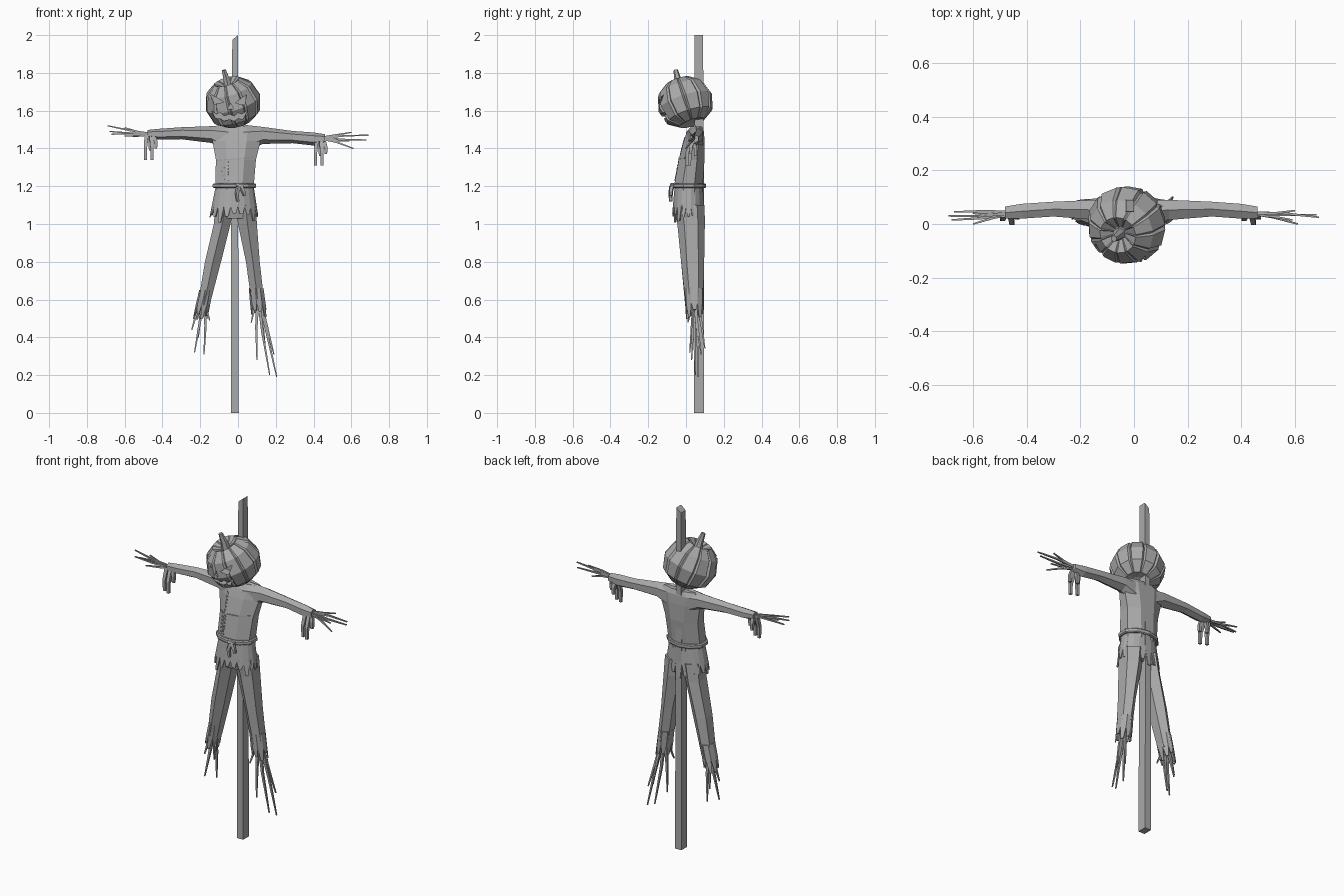
import bpy, bmesh, math, random
from mathutils import Vector

random.seed(4)
scene = bpy.context.scene
if "Cube" in scene.objects:
    bpy.data.objects.remove(scene.objects["Cube"])

GREY = (0.4, 0.4, 0.4, 1)
mat = bpy.data.materials.new("plain grey")
mat.use_nodes = True
mat.diffuse_color = GREY
mat.node_tree.nodes["Principled BSDF"].inputs["Base Color"].default_value = GREY


def finish(name, bm):
    """Turn a bmesh into a named grey object."""
    bmesh.ops.recalc_face_normals(bm, faces=bm.faces)
    mesh = bpy.data.meshes.new(name)
    bm.to_mesh(mesh)
    bm.free()
    mesh.materials.append(mat)
    obj = bpy.data.objects.new(name, mesh)
    scene.collection.objects.link(obj)
    return obj


def ring(extent, n, axis="z"):
    """Polygon filling the box (level, min1, max1, min2, max2)."""
    u, p0, p1, q0, q1 = extent
    k = 1 / math.cos(math.pi / n)
    pts = []
    for i in range(n):
        t = (i + 0.5) * math.tau / n
        p = (p0 + p1) / 2 + (p1 - p0) / 2 * k * math.cos(t)
        q = (q0 + q1) / 2 + (q1 - q0) / 2 * k * math.sin(t)
        pts.append(Vector((p, q, u) if axis == "z" else (u, p, q)))
    return pts


def skin(bm, rings, cap=True):
    """Bridge rings of points with quads."""
    rows = [[bm.verts.new(p) for p in r] for r in rings]
    n = len(rows[0])
    for a, b in zip(rows, rows[1:]):
        for i in range(n):
            j = (i + 1) % n
            bm.faces.new((a[i], a[j], b[j], b[i]))
    if cap:
        bm.faces.new(rows[0])
        bm.faces.new(rows[-1])


def loft(name, extents, n=8, axis="z"):
    bm = bmesh.new()
    skin(bm, [ring(e, n, axis) for e in extents])
    return finish(name, bm)


def tubes(name, paths, r0, r1, n=4):
    """Tapered sticks along point paths."""
    bm = bmesh.new()
    for path in paths:
        pts = [Vector(p) for p in path]
        last = len(pts) - 1
        rings = []
        for i, p in enumerate(pts):
            d = pts[min(i + 1, last)] - pts[max(i - 1, 0)]
            ref = Vector((0, 1, 0)) if abs(d.normalized().y) < 0.9 else Vector((0, 0, 1))
            u = d.cross(ref).normalized()
            v = d.cross(u).normalized()
            r = r0 + (r1 - r0) * i / last
            angles = [(k + 0.5) * math.tau / n for k in range(n)]
            rings.append([p + r * (u * math.cos(t) + v * math.sin(t)) for t in angles])
        skin(bm, rings)
    return finish(name, bm)


def fringe(name, top, bottom, n, drop):
    """Cloth band whose lower edge is torn into hanging strips."""
    bm = bmesh.new()
    hi, lo = ring(top, n), ring(bottom, n)
    a, b = [bm.verts.new(p) for p in hi], [bm.verts.new(p) for p in lo]
    for i in range(n):
        j = (i + 1) % n
        bm.faces.new((a[i], a[j], b[j], b[i]))
        fall = (lo[i] + lo[j] - hi[i] - hi[j]).normalized() * drop * random.uniform(0.4, 1)
        tip = [bm.verts.new(lo[i].lerp(lo[j], f) + fall) for f in (0.3, 0.75)]
        bm.faces.new((b[i], b[j], tip[1], tip[0]))
    obj = finish(name, bm)
    mod = obj.modifiers.new("thickness", "SOLIDIFY")
    mod.thickness = 0.006
    return obj


# Pole with a slanted top
pole = loft("pole", [(0, -0.037, 0.004, 0.042, 0.096), (0.65, -0.038, 0.002, 0.043, 0.096),
                     (1.3, -0.036, 0, 0.044, 0.095), (2, -0.03, 0, 0.046, 0.09)], 4)
for v in pole.data.vertices:
    if v.co.z > 1.9 and v.co.x < -0.015:
        v.co.z -= 0.025

# Shirt body, sleeves
torso = loft("shirt_body", [
    (1.17, -0.115, 0.08, -0.055, 0.088), (1.22, -0.12, 0.085, -0.06, 0.09),
    (1.34, -0.117, 0.095, -0.038, 0.098), (1.44, -0.135, 0.12, -0.012, 0.098),
    (1.49, -0.14, 0.13, 0.005, 0.095), (1.515, -0.1, 0.09, 0.025, 0.085)])
loft("right_sleeve", [(-0.05, 0, 0.09, 1.38, 1.515), (-0.14, 0.015, 0.09, 1.435, 1.512),
                      (-0.3, 0.028, 0.083, 1.453, 1.508), (-0.42, 0.02, 0.075, 1.45, 1.5),
                      (-0.48, 0.02, 0.065, 1.46, 1.495)], 6, "x")
loft("left_sleeve", [(0.03, 0, 0.09, 1.38, 1.515), (0.13, 0.015, 0.09, 1.43, 1.508),
                     (0.29, 0.028, 0.083, 1.432, 1.488), (0.4, 0.02, 0.075, 1.42, 1.48),
                     (0.46, 0.02, 0.065, 1.43, 1.472)], 6, "x")

# Torn cuffs hanging below the wrists
for side, x0, z0 in (("right", -0.47, 1.47), ("left", 0.43, 1.44)):
    strips = []
    for dx, y, length in ((-0.02, 0.02, 0.13), (0.005, 0.05, 0.08), (0.015, 0.005, 0.13), (0.035, 0.025, 0.07)):
        strips.append([(x0 + dx * 0.7, 0.035, z0), (x0 + dx, y, z0 - length / 2), (x0 + dx, y, z0 - length)])
    tubes(side + "_cuff_rags", strips, 0.015, 0.01)

# Twig hands
def twigs(name, base, tips, r=0.009):
    base = Vector(base)
    paths = []
    for tip in tips:
        tip = Vector(tip)
        knee = base.lerp(tip, 0.5) + Vector([random.uniform(-0.008, 0.008) for _ in range(3)])
        paths.append([base, knee, tip])
    tubes(name, paths, r, 0.004)

twigs("right_hand_twigs", (-0.45, 0.042, 1.475),
      [(-0.69, 0.03, 1.52), (-0.68, 0.015, 1.49), (-0.67, 0.045, 1.475), (-0.6, 0, 1.465), (-0.6, 0.04, 1.51)])
twigs("left_hand_twigs", (0.43, 0.042, 1.455),
      [(0.69, 0.025, 1.47), (0.68, 0.035, 1.445), (0.61, 0, 1.4), (0.6, 0.05, 1.485), (0.59, 0.015, 1.44)])

# Trousers: hips and legs
loft("trouser_hips", [(1.2, -0.11, 0.075, -0.05, 0.085), (1.1, -0.12, 0.09, -0.05, 0.088),
                      (1.03, -0.11, 0.085, -0.035, 0.085)])
loft("right_leg", [(1.1, -0.12, -0.015, -0.05, 0.088), (1, -0.128, -0.04, -0.036, 0.09),
                   (0.8, -0.175, -0.09, -0.018, 0.088), (0.57, -0.213, -0.15, 0.002, 0.085)], 6)
loft("left_leg", [(1.1, -0.015, 0.095, -0.05, 0.088), (1, 0, 0.1, -0.036, 0.09),
                  (0.8, 0.042, 0.115, -0.018, 0.088), (0.6, 0.07, 0.138, 0.002, 0.085)], 6)
fringe("right_trouser_hem", (0.65, -0.203, -0.133, -0.005, 0.09), (0.57, -0.222, -0.148, -0.002, 0.09), 9, 0.08)
fringe("left_trouser_hem", (0.66, 0.06, 0.135, -0.005, 0.09), (0.58, 0.066, 0.146, -0.002, 0.09), 9, 0.08)

# Twig feet
twigs("right_foot_twigs", (-0.18, 0.045, 0.62),
      [(-0.245, 0.04, 0.44), (-0.23, 0.02, 0.32), (-0.18, 0.06, 0.31), (-0.21, 0.08, 0.4), (-0.15, 0.01, 0.49)], 0.014)
twigs("left_foot_twigs", (0.105, 0.045, 0.64),
      [(0.205, 0.065, 0.19), (0.168, 0.05, 0.2), (0.19, 0.08, 0.31), (0.1, 0.03, 0.28), (0.07, 0.01, 0.48),
       (0.145, 0.1, 0.34)], 0.014)

# Torn shirt tail and rope belt
fringe("shirt_tail", (1.2, -0.118, 0.083, -0.06, 0.09), (1.09, -0.14, 0.1, -0.07, 0.096), 20, 0.085)
loft("rope_belt", [(1.19, -0.128, 0.09, -0.066, 0.097), (1.195, -0.134, 0.096, -0.072, 0.101),
                   (1.21, -0.134, 0.096, -0.072, 0.101), (1.215, -0.128, 0.09, -0.066, 0.097)], 10)
tubes("belt_knot", [[(-0.01, -0.073, 1.205), (0.03, -0.073, 1.2)],
                    [(0.005, -0.075, 1.2), (-0.005, -0.083, 1.16), (0, -0.08, 1.12)],
                    [(0.015, -0.075, 1.2), (0.03, -0.08, 1.17), (0.035, -0.078, 1.15)]], 0.014, 0.009, 5)

# Shirt seams and stitches laid on the chest
bpy.context.view_layer.update()

def on_chest(x, z):
    hit, point, normal, _ = torso.ray_cast((x, -1, z), (0, 1, 0))
    return point if hit else Vector((x, 0, z))

tubes("shirt_seams", [[on_chest(-0.06, z) for z in (1.23, 1.34, 1.4, 1.46)],
                      [on_chest(x, 1.345 + x * 0.08) for x in (-0.11, -0.06, -0.01, 0.03, 0.085)]], 0.005, 0.005)
stitches = []
for i in range(6):
    z = 1.235 + i * 0.02
    stitches.append([on_chest(-0.085, z), on_chest(-0.05, z + random.uniform(-0.006, 0.006))])
tubes("shirt_stitches", stitches, 0.006, 0.005)

# Pumpkin head: ribbed, tilted forwards
centre, axis = Vector((-0.028, -0.005, 1.645)), Vector((-0.035, -0.04, 0.12)).normalized()
tilt = Vector((0, 0, 1)).rotation_difference(axis)
profile = [(0.025, 0.095), (0.07, 0.12), (0.125, 0.078), (0.15, 0), (0.127, -0.08), (0.07, -0.12), (0.03, -0.11)]
RIBS = 11
rings = []
for r, h in profile:
    row = []
    for i in range(RIBS):
        for part, depth in ((0, 0.93), (0.12, 1), (0.88, 1)):
            t = (i + part) * math.tau / RIBS
            row.append(centre + tilt @ Vector((r * depth * math.cos(t), r * depth * math.sin(t), h)))
    rings.append(row)
bm = bmesh.new()
skin(bm, rings)
head = finish("pumpkin_head", bm)

# Carved face, cut with prisms
carvings = [
    ([(-0.15, 1.69), (-0.075, 1.645), (-0.125, 1.635)], -0.075),
    ([(0.045, 1.685), (0.035, 1.63), (-0.015, 1.64)], -0.095),
    ([(-0.04, 1.64), (-0.025, 1.61), (-0.055, 1.61)], -0.115),
    ([(-0.14, 1.6), (-0.115, 1.58), (-0.095, 1.59), (-0.075, 1.57), (-0.045, 1.58), (-0.02, 1.57),
      (0, 1.588), (0.02, 1.58), (0.05, 1.6), (0.025, 1.555), (0, 1.56), (-0.02, 1.545), (-0.045, 1.555),
      (-0.075, 1.545), (-0.095, 1.558), (-0.12, 1.56)], -0.07)]
bm = bmesh.new()
for outline, depth in carvings:
    skin(bm, [[Vector((x, y, z)) for x, z in outline] for y in (-0.3, depth)])
cutter = finish("face_cutter", bm)
cutter.hide_render = True
mod = head.modifiers.new("carve", "BOOLEAN")
mod.operation = "DIFFERENCE"
mod.solver = "EXACT"
mod.object = cutter
bpy.context.view_layer.update()
carved = bpy.data.meshes.new_from_object(head.evaluated_get(bpy.context.evaluated_depsgraph_get()))
head.modifiers.clear()
head.data = carved
bpy.data.objects.remove(cutter)

# Pumpkin stem
tubes("pumpkin_stem", [[(-0.052, -0.034, 1.72), (-0.06, -0.043, 1.765), (-0.075, -0.055, 1.815)]], 0.026, 0.012, 6)
